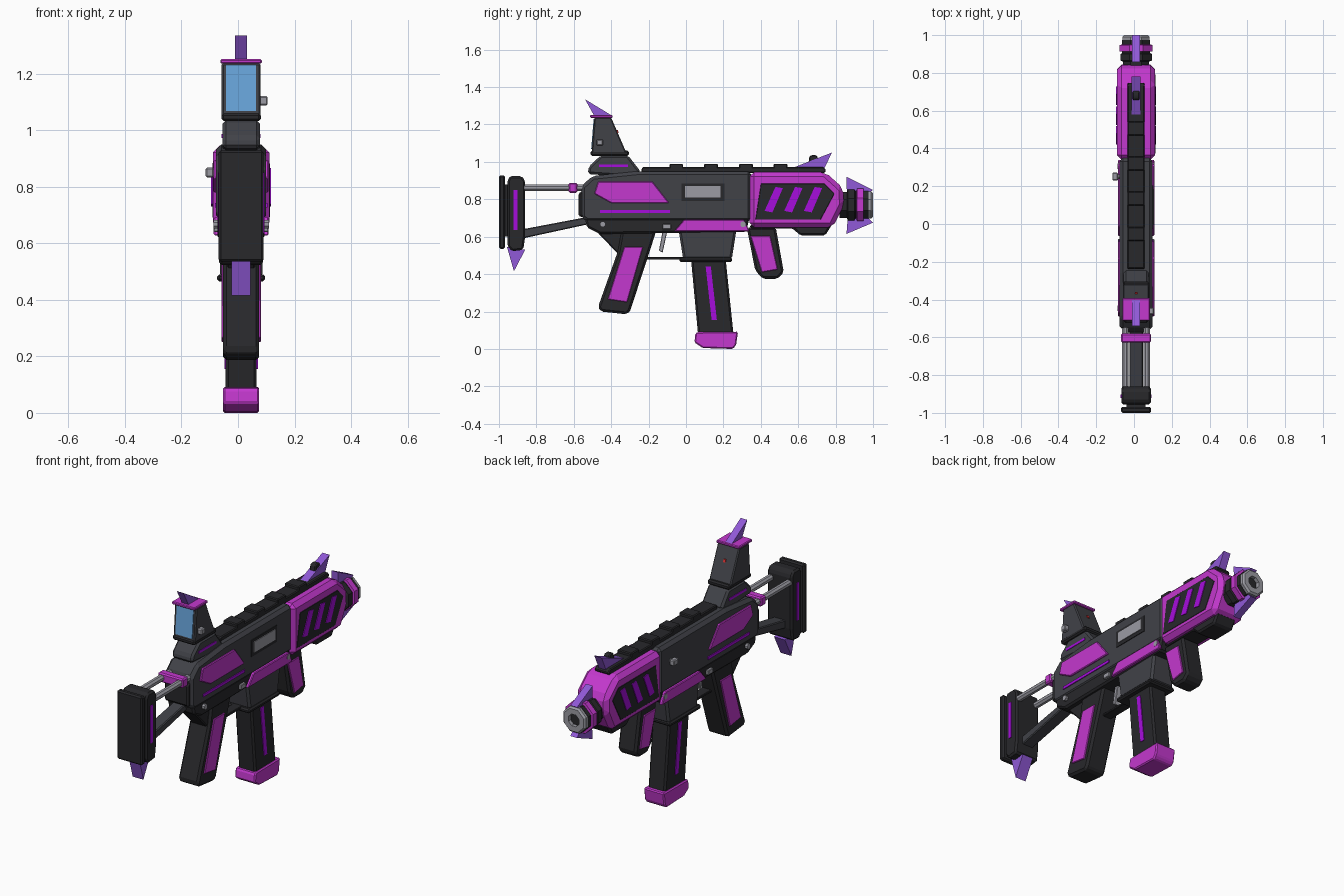
import bpy, bmesh, math

CX = 0.011  # the body sits slightly off centre because of the side handle


def material(name, rgb):
    m = bpy.data.materials.new(name)
    m.diffuse_color = (*rgb, 1)
    return m


BLACK = material("black", (0.021, 0.021, 0.024))
DARK = material("dark_grey", (0.052, 0.054, 0.064))
STEEL = material("steel", (0.33, 0.33, 0.37))
PINK = material("magenta", (0.55, 0.04, 0.62))
NEON = material("violet", (0.38, 0.004, 0.72))
SPIKE = material("spike_purple", (0.28, 0.1, 0.68))
GLASS = material("glass", (0.14, 0.38, 0.72))
RED = material("red", (0.7, 0.03, 0.03))


def finish(bm, name, mat, bevel=0.0):
    bmesh.ops.recalc_face_normals(bm, faces=bm.faces)
    me = bpy.data.meshes.new(name)
    bm.to_mesh(me)
    bm.free()
    ob = bpy.data.objects.new(name, me)
    bpy.context.collection.objects.link(ob)
    me.materials.append(mat)
    if bevel:
        mod = ob.modifiers.new("bevel", 'BEVEL')
        mod.width, mod.segments, mod.limit_method = bevel, 1, 'ANGLE'
        mod.angle_limit = math.radians(25)
    return ob


def prism(name, pts, spans, mat, bevel=0.0):
    """Extrude a (y, z) side profile across x; spans is a half width or a list of (x0, x1)."""
    if not isinstance(spans, list):
        spans = [(-spans, spans)]
    bm = bmesh.new()
    for a, b in spans:
        f = bm.faces.new([bm.verts.new((a + CX, y, z)) for y, z in pts])
        new = bmesh.ops.extrude_face_region(bm, geom=[f])["geom"]
        bmesh.ops.translate(bm, vec=(b - a, 0, 0),
                            verts=[v for v in new if isinstance(v, bmesh.types.BMVert)])
    return finish(bm, name, mat, bevel)


def panel(name, pts, hw, mat, bevel=0.0, t=0.02):
    """Thin plate on both sides, outer face at +-hw."""
    return prism(name, pts, [(hw - t, hw), (-hw, t - hw)], mat, bevel)


def rect(y0, y1, z0, z1):
    return [(y0, z0), (y1, z0), (y1, z1), (y0, z1)]


def lathe_y(name, prof, zc, mat, n=8, x=0.0):
    """Ring profile of (radius, y) turned about a y axis, closed on itself."""
    bm = bmesh.new()
    rings = []
    for r, y in prof:
        rings.append([bm.verts.new((CX + x + r * math.cos(t), y, zc + r * math.sin(t)))
                      for t in [(i + 0.5) * math.tau / n for i in range(n)]])
    for a, b in zip(rings, rings[1:]):
        for i in range(n):
            j = (i + 1) % n
            bm.faces.new((a[i], a[j], b[j], b[i]))
    bm.faces.new(rings[0])
    bm.faces.new(rings[-1])
    return finish(bm, name, mat)


def pin(name, x0, x1, y, z, r, mat, n=8):
    pts = [(y + r * math.cos((i + .5) * math.tau / n), z + r * math.sin((i + .5) * math.tau / n))
           for i in range(n)]
    return prism(name, pts, [(x0, x1)], mat)


# Receiver
prism("upper_receiver", [(-0.56, 0.7), (-0.56, 0.87), (-0.5, 0.925), (-0.26, 0.95),
                         (0.35, 0.95), (0.35, 0.68), (-0.53, 0.68)], 0.088, DARK, 0.022)
prism("receiver_end_cap", [(-0.575, 0.71), (-0.575, 0.83), (-0.55, 0.85), (-0.53, 0.7)], 0.075, BLACK, 0.008)
prism("lower_receiver", [(-0.54, 0.7), (0.34, 0.7), (0.32, 0.625), (-0.46, 0.615), (-0.53, 0.65)],
      0.083, BLACK, 0.01)
prism("grip_tang", [(-0.48, 0.63), (-0.3, 0.63), (-0.34, 0.48), (-0.375, 0.52)], 0.05, BLACK, 0.006)
panel("receiver_panel", [(-0.49, 0.83), (-0.47, 0.895), (-0.18, 0.895), (-0.09, 0.78), (-0.4, 0.78)],
      0.097, PINK, 0.004)
panel("receiver_stripe", rect(-0.46, -0.085, 0.727, 0.743), 0.093, NEON)
panel("magwell_trim", [(-0.065, 0.628), (-0.01, 0.692), (0.31, 0.692), (0.34, 0.628)], 0.097, PINK, 0.004)
prism("ejection_frame", rect(-0.025, 0.205, 0.79, 0.885), [(0.07, 0.092)], BLACK)
prism("ejection_port", rect(-0.005, 0.185, 0.81, 0.87), [(0.07, 0.096)], STEEL)
for i, y in enumerate((-0.445, 0.305)):
    pin(f"receiver_pin_{i}", -0.098, 0.098, y, 0.667, 0.016, STEEL)
prism("selector", rect(-0.125, -0.08, 0.64, 0.668), 0.097, STEEL, 0.003)
pin("charging_handle_stem", -0.1, -0.06, 0.25, 0.85, 0.012, STEEL)
prism("charging_handle", rect(0.23, 0.272, 0.833, 0.867), [(-0.126, -0.096)], STEEL, 0.005)

# Top rail
prism("top_rail", [(-0.24, 0.94), (-0.235, 0.972), (0.735, 0.972), (0.75, 0.955), (0.74, 0.94)],
      0.045, BLACK, 0.005)
for i in range(4):
    y = -0.052 + 0.186 * i
    prism(f"rail_block_{i}", rect(y - 0.037, y + 0.037, 0.96, 0.99), 0.045, BLACK, 0.005)

# Handguard
prism("handguard", [(0.34, 0.945), (0.745, 0.945), (0.84, 0.86), (0.845, 0.77), (0.785, 0.65), (0.34, 0.65)],
      0.1, PINK, 0.024)
panel("handguard_inset", [(0.40, 0.885), (0.74, 0.885), (0.795, 0.83), (0.72, 0.69), (0.37, 0.69)],
      0.102, BLACK, 0.003)
for i in range(3):
    y = 0.105 * i
    panel(f"handguard_slash_{i}", [(0.42 + y, 0.738), (0.462 + y, 0.73), (0.518 + y, 0.86), (0.478 + y, 0.866)],
          0.106, NEON)
prism("handguard_keel", [(0.34, 0.665), (0.78, 0.665), (0.745, 0.607), (0.61, 0.607), (0.57, 0.645), (0.34, 0.645)],
      0.065, BLACK, 0.012)
prism("foregrip", [(0.325, 0.65), (0.48, 0.65), (0.523, 0.41), (0.49, 0.375), (0.41, 0.375), (0.37, 0.42)],
      0.058, BLACK, 0.012)
panel("foregrip_panel", [(0.345, 0.605), (0.45, 0.605), (0.49, 0.425), (0.405, 0.41)], 0.064, PINK, 0.003)

# Muzzle
ZB = 0.77
lathe_y("muzzle_collar", [(0.075, 0.82), (0.075, 0.86), (0.09, 0.865), (0.09, 0.9), (0.08, 0.905), (0.08, 0.975)],
        ZB, BLACK)
lathe_y("muzzle_band", [(0.08, 0.912), (0.094, 0.914), (0.094, 0.948), (0.08, 0.95)], ZB, PINK)
lathe_y("muzzle_tip", [(0.078, 0.96), (0.078, 0.99), (0.068, 1.0), (0.036, 1.0), (0.036, 0.977)], ZB, STEEL)
lathe_y("muzzle_bore", [(0.035, 0.97), (0.035, 0.98)], ZB, BLACK)
prism("muzzle_fin_top", [(0.858, 0.92), (1.0, 0.85), (0.97, 0.83), (0.86, 0.83)], 0.021, SPIKE)
prism("muzzle_fin_bottom", [(0.858, 0.615), (1.0, 0.675), (0.97, 0.705), (0.865, 0.705)], 0.021, SPIKE)

# Front sight
prism("front_sight_fin", [(0.57, 0.968), (0.78, 1.05), (0.74, 0.965)], 0.023, SPIKE)
prism("front_sight_post", [(0.65, 0.965), (0.66, 1.03), (0.675, 1.037), (0.7, 1.035), (0.71, 1.0), (0.71, 0.965)],
      0.018, BLACK, 0.005)

# Magazine well and magazine
prism("magazine_well", [(-0.04, 0.64), (0.27, 0.64), (0.245, 0.48), (-0.015, 0.48)], 0.075, DARK, 0.012)
prism("magazine_well_rim", rect(-0.035, 0.247, 0.465, 0.49), 0.085, BLACK, 0.008)
prism("magazine", [(0.025, 0.5), (0.21, 0.5), (0.255, 0.07), (0.065, 0.07)], 0.055, BLACK, 0.01)
panel("magazine_stripe", [(0.105, 0.44), (0.133, 0.44), (0.165, 0.155), (0.137, 0.155)], 0.059, NEON)
prism("magazine_base", [(0.05, 0.082), (0.06, 0.09), (0.278, 0.092), (0.268, 0.02), (0.25, 0.0), (0.09, 0.005),
                        (0.045, 0.035)], 0.064, PINK, 0.008)

# Grip and trigger
prism("grip", [(-0.345, 0.63), (-0.16, 0.63), (-0.185, 0.55), (-0.298, 0.205), (-0.315, 0.185),
               (-0.455, 0.2), (-0.47, 0.225), (-0.365, 0.52)], 0.064, BLACK, 0.012)
panel("grip_panel", [(-0.33, 0.545), (-0.23, 0.545), (-0.315, 0.25), (-0.418, 0.265)], 0.07, PINK, 0.003)
prism("trigger_guard", rect(-0.22, 0.0, 0.478, 0.492), 0.028, BLACK, 0.003)
prism("trigger", [(-0.145, 0.525), (-0.125, 0.515), (-0.1, 0.63), (-0.125, 0.63)], 0.016, STEEL, 0.003)

# Rear sight
prism("rear_sight_base", [(-0.525, 0.935), (-0.52, 0.975), (-0.455, 1.035), (-0.31, 1.035), (-0.24, 0.945),
                          (-0.3, 0.92)], 0.066, DARK, 0.012)
panel("rear_sight_stripe", rect(-0.465, -0.31, 0.972, 0.986), 0.069, NEON)
prism("rear_sight_foot", rect(-0.51, -0.305, 1.032, 1.06), 0.07, BLACK, 0.008)
prism("rear_sight_housing", [(-0.505, 1.04), (-0.49, 1.237), (-0.4, 1.237), (-0.315, 1.04)], 0.069, DARK, 0.006)
prism("rear_lens", [(-0.507, 1.068), (-0.494, 1.23), (-0.48, 1.23), (-0.48, 1.068)], 0.053, GLASS)
prism("front_lens", [(-0.345, 1.085), (-0.401, 1.215), (-0.42, 1.215), (-0.36, 1.085), (-0.335, 1.08)],
      0.045, GLASS)
prism("sight_dot", [(-0.375, 1.155), (-0.36, 1.155), (-0.365, 1.17), (-0.38, 1.17)], 0.007, RED)
prism("rear_sight_cap", rect(-0.512, -0.392, 1.235, 1.251), 0.073, PINK, 0.004)
prism("rear_sight_spike", [(-0.54, 1.335), (-0.4, 1.25), (-0.49, 1.245)], 0.021, SPIKE)
prism("rear_sight_knob", rect(-0.478, -0.443, 1.087, 1.12), [(0.05, 0.094)], STEEL, 0.005)

# Stock
for i, s in enumerate((-1, 1)):
    lathe_y(f"stock_tube_{i}", [(0.019, -0.92), (0.019, -0.5)], 0.862, STEEL, 8, s * 0.057)
prism("stock_clamp", rect(-0.628, -0.58, 0.835, 0.888), 0.08, PINK, 0.007)
prism("stock_strut", [(-0.9, 0.585), (-0.53, 0.665), (-0.53, 0.705), (-0.9, 0.635)], 0.036, DARK, 0.005)
prism("stock_block", [(-0.955, 0.55), (-0.93, 0.522), (-0.87, 0.53), (-0.86, 0.6), (-0.86, 0.9), (-0.88, 0.925),
                      (-0.94, 0.925), (-0.955, 0.9)], 0.078, BLACK, 0.01)
prism("stock_bridge", rect(-0.98, -0.94, 0.6, 0.88), 0.05, BLACK)
prism("butt_plate", rect(-1.0, -0.968, 0.535, 0.928), 0.08, BLACK, 0.008)
panel("stock_stripe", rect(-0.922, -0.902, 0.635, 0.85), 0.082, NEON)
prism("stock_spike", [(-0.957, 0.545), (-0.86, 0.53), (-0.92, 0.415)], 0.034, SPIKE)
